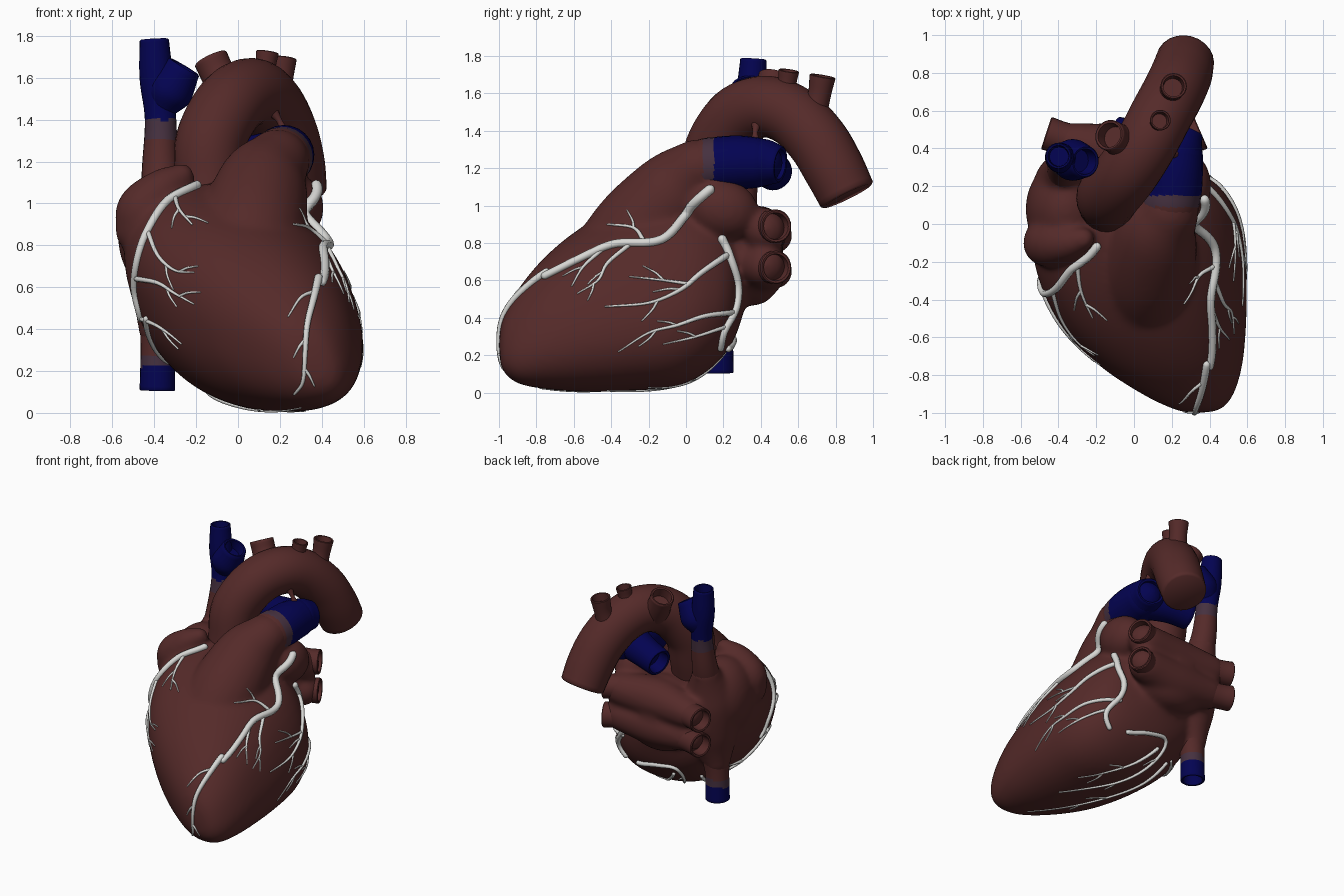
import bpy, math, random
from mathutils import Vector
from mathutils.bvhtree import BVHTree

random.seed(4)
if "Cube" in bpy.data.objects:
    bpy.data.objects.remove(bpy.data.objects["Cube"])


def material(name, color):
    m = bpy.data.materials.new(name)
    m.use_nodes = True
    m.diffuse_color = (*color, 1)
    m.node_tree.nodes["Principled BSDF"].inputs["Base Color"].default_value = (*color, 1)
    return m


MUSCLE = material("muscle red", (.09, .023, .022))
BLUE = material("vein blue", (.001, .001, .083))
BLEND = material("violet transition", (.06, .03, .05))
WHITE = material("artery white", (.68, .68, .66))


def spline(pts, steps):
    """Smooth interpolation through points of any dimension."""
    pts = [Vector(p) for p in pts]
    ext = [pts[0] * 2 - pts[1]] + pts + [pts[-1] * 2 - pts[-2]]
    out = []
    for a, b, c, d in zip(ext, ext[1:], ext[2:], ext[3:]):
        for k in range(steps):
            t = k / steps
            out.append((b * 2 + (c - a) * t + (a * 2 - b * 5 + c * 4 - d) * t * t
                        + (b * 3 - a - c * 3 + d) * t ** 3) / 2)
    return out + [pts[-1]]


def loft(name, rings, mats, rule=None):
    """Skin a list of closed rings and cap both ends."""
    n = len(rings[0])
    verts = [v for ring in rings for v in ring]
    faces = [(i * n + j, i * n + (j + 1) % n, (i + 1) * n + (j + 1) % n, (i + 1) * n + j)
             for i in range(len(rings) - 1) for j in range(n)]
    faces += [tuple(reversed(range(n))), tuple(range(len(verts) - n, len(verts)))]
    mesh = bpy.data.meshes.new(name)
    mesh.from_pydata(verts, [], faces)
    for m in mats:
        mesh.materials.append(m)
    if rule:
        for p in mesh.polygons:
            p.material_index = rule(p.center)
    obj = bpy.data.objects.new(name, mesh)
    bpy.context.collection.objects.link(obj)
    bpy.ops.object.select_all(action='DESELECT')
    obj.select_set(True)
    bpy.context.view_layer.objects.active = obj
    bpy.ops.object.mode_set(mode='EDIT')
    bpy.ops.mesh.select_all(action='SELECT')
    bpy.ops.mesh.normals_make_consistent(inside=False)
    bpy.ops.object.mode_set(mode='OBJECT')
    bpy.ops.object.shade_smooth_by_angle(angle=math.radians(50))
    return obj


# End shapes: (offset, scale) in units of the tube radius
ENDS = {"open": [(0, 1), (.06, .93), (.03, .8), (-.8, .72)],
        "flat": [(0, 1), (.06, .92)],
        "round": [(0, 1), (.4, .9), (.75, .65), (.95, .3), (1, .05)]}


def tube(name, pts, mats=(MUSCLE,), start="flat", end="open", sides=24, steps=6, rule=None):
    """Sweep a circle along points given as x, y, z, radius."""
    path = spline(pts, steps)
    centers = [p.to_3d() for p in path]
    last = len(path) - 1
    tangents = [(centers[min(i + 1, last)] - centers[max(i - 1, 0)]).normalized()
                for i in range(last + 1)]
    u = tangents[0].orthogonal().normalized()
    rings = []

    def ring(c, r, t):
        v = t.cross(u)
        return [c + (u * math.cos(a) + v * math.sin(a)) * r
                for a in (math.tau * k / sides for k in range(sides))]

    for i, (c, t) in enumerate(zip(centers, tangents)):
        u = (u - t * u.dot(t)).normalized()
        r = path[i][3]
        shape, sign = [(0, 1)], 1
        if i == 0:
            shape, sign = ENDS[start][::-1], -1
        elif i == last:
            shape = ENDS[end]
        rings += [ring(c + t * (off * r * sign), r * s, t) for off, s in shape]
    return loft(name, rings, mats, rule)


def lump(name, pts):
    return tube(name, pts, start="round", end="round")


def blob(name, center, radii, tilt=0):
    bpy.ops.mesh.primitive_uv_sphere_add(segments=32, ring_count=20, location=center,
                                         rotation=(tilt, 0, 0))
    obj = bpy.context.object
    obj.name = name
    obj.scale = radii
    obj.data.materials.append(MUSCLE)
    return obj


def fuse(name, parts):
    """Melt overlapping parts into one smooth skin."""
    bpy.ops.object.select_all(action='DESELECT')
    for p in parts:
        p.select_set(True)
    obj = bpy.context.view_layer.objects.active = parts[0]
    bpy.ops.object.join()
    obj.name = name
    remesh = obj.modifiers.new("skin", 'REMESH')
    remesh.mode, remesh.voxel_size = 'VOXEL', .016
    smooth = obj.modifiers.new("soften", 'SMOOTH')
    smooth.factor, smooth.iterations = .5, 20
    for m in ("skin", "soften"):
        bpy.ops.object.modifier_apply(modifier=m)
    bpy.ops.object.shade_smooth()
    return obj


def soft(v):
    return math.copysign(abs(v) ** .87, v)


# Ventricles: sheared oval sections as y, left, right, bottom, top
sections = [(-1, .3, .36, .22, .28), (-.98, .22, .45, .12, .4), (-.9, .06, .51, .05, .55),
            (-.75, -.16, .55, .02, .73), (-.55, -.35, .565, .005, .89), (-.3, -.47, .565, .01, 1.02),
            (-.05, -.51, .54, .035, 1.09), (.12, -.46, .48, .12, 1.06),
            (.25, -.36, .36, .27, .95), (.33, -.1, .1, .5, .75)]
rings = []
for y, x0, x1, z0, z1 in spline(sections, 5):
    rx, rz = (x1 - x0) / 2, (z1 - z0) / 2
    angles = [math.tau * k / 48 for k in range(48)]
    rings.append([Vector(((x0 + x1) / 2 + rx * soft(math.cos(a)) - .3 * rz * soft(math.sin(a)), y,
                          (z0 + z1) / 2 + rz * soft(math.sin(a)))) for a in angles])

# Chambers and auricles melted together with the outflow cone
chambers = [
    loft("ventricles", rings, [MUSCLE]),
    lump("outflow_cone", [(.04, -.38, .68, .26), (.07, -.23, .88, .26), (.12, -.05, 1.09, .22),
                          (.18, .05, 1.19, .165), (.2, .1, 1.21, .15)]),
    blob("right_atrium", (-.36, .08, .85), (.215, .26, .29)),
    lump("caval_channel", [(-.37, .29, 1.1, .1), (-.35, .21, .88, .18), (-.35, .17, .6, .17),
                           (-.38, .17, .4, .1)]),
    lump("right_auricle", [(-.27, -.08, 1.13, .065), (-.36, -.1, 1.07, .1),
                           (-.45, -.1, .97, .13), (-.48, -.1, .87, .11)]),
    blob("left_atrium", (-.04, .32, .73), (.32, .2, .27), .25),
    lump("upper_atrial_roof", [(-.32, .43, .84, .11), (-.04, .38, .85, .15), (.25, .42, .87, .12)]),
    lump("lower_atrial_wall", [(-.32, .42, .66, .11), (-.04, .39, .66, .15), (.25, .42, .68, .12)]),
    blob("left_auricle", (.27, .2, .98), (.14, .19, .16), -.25)]
heart = fuse("heart_chambers", chambers)
surface = BVHTree.FromPolygons([heart.matrix_world @ v.co for v in heart.data.vertices],
                               [tuple(p.vertices) for p in heart.data.polygons])

# Pulmonary trunk and its two branches
tube("pulmonary_trunk", [(.17, 0, 1.13, .13), (.19, .09, 1.2, .15), (.21, .17, 1.22, .148),
                         (.22, .28, 1.23, .145), (.23, .38, 1.23, .135)],
     (MUSCLE, BLEND, BLUE), end="round", steps=16,
     rule=lambda c: 0 if c.y < .09 else 1 if c.y < .15 else 2)
tube("left_pulmonary_branch", [(.22, .3, 1.24, .12), (.24, .42, 1.23, .125),
                               (.27, .5, 1.22, .1)], (BLUE,))
tube("right_pulmonary_branch", [(.22, .36, 1.23, .13), (.05, .43, 1.21, .11),
                                (-.1, .47, 1.18, .1)], (BLUE,))

# Aorta with three arch branches and the small ligament
tube("aorta", [(-.13, .08, .9, .15), (-.14, .12, 1.1, .16), (-.13, .16, 1.3, .168),
               (-.04, .27, 1.47, .168), (.06, .42, 1.53, .165), (.14, .57, 1.48, .165),
               (.21, .7, 1.35, .165), (.25, .79, 1.2, .163), (.27, .86, 1.06, .155)], end="flat")
tube("first_arch_branch", [(-.01, .4, 1.5, .11), (-.09, .45, 1.61, .085), (-.13, .47, 1.69, .083)])
tube("middle_arch_branch", [(.11, .52, 1.54, .065), (.13, .54, 1.65, .05), (.14, .55, 1.72, .055)])
tube("last_arch_branch", [(.18, .67, 1.45, .08), (.2, .71, 1.58, .062), (.21, .73, 1.69, .07)])
tube("arterial_ligament", [(.22, .37, 1.33, .04), (.2, .37, 1.39, .014), (.15, .38, 1.46, .04)],
     end="flat", sides=12)


# Venae cavae running through the right atrium
def caval_colour(c):
    if c.z > 1.4 or c.z < .22:
        return 2
    return 1 if c.z > 1.31 or c.z < .28 else 0


tube("venae_cavae", [(-.4, .36, 1.78, .07), (-.39, .35, 1.6, .08), (-.37, .34, 1.4, .075),
                     (-.37, .3, 1.15, .09), (-.35, .2, .88, .12), (-.35, .17, .58, .12),
                     (-.38, .17, .32, .085), (-.385, .17, .11, .085)],
     (MUSCLE, BLEND, BLUE), start="open", steps=14, rule=caval_colour)
tube("caval_side_branch", [(-.37, .345, 1.44, .06), (-.33, .34, 1.53, .11), (-.26, .33, 1.65, .085)],
     (BLUE,))

# Lung veins, two on each side
for side, reach, upper, lower in (("left", .35, .89, .67), ("right", -.46, .84, .65)):
    for level, z in (("upper", upper), ("lower", lower)):
        tube(f"{side}_{level}_lung_vein", [(reach * .5, .41, z, .1), (reach * .8, .45, z, .088),
                                           (reach, .48, z, .09)])

# Coronary arteries, laid onto the chambers from a chosen side
SIDES = {"front": (Vector((0, 1, 0)), lambda a, b: Vector((a, -2, b))),
         "left": (Vector((-1, 0, 0)), lambda a, b: Vector((2, a, b))),
         "right": (Vector((1, 0, 0)), lambda a, b: Vector((-2, a, b))),
         "below": (Vector((0, 0, 1)), lambda a, b: Vector((a, b, -2)))}
count = 0


def lay(points, r0, r1):
    global count
    count += 1
    n = len(points) - 1
    pts = []
    for i, p in enumerate(points):
        co, normal = surface.find_nearest(p)[:2]
        r = r0 + (r1 - r0) * i / n
        pts.append((*(co + normal * r * .4), r))
    tube(f"coronary_artery_{count}", pts, (WHITE,), "round", "round", sides=8, steps=2)


def artery(side, flat, r0, r1, twigs=2):
    ray, place = SIDES[side]
    pts = []
    for a, b in spline(flat, 4):
        origin = place(a, b)
        hit = surface.ray_cast(origin, ray)[0]
        pts.append(hit or surface.find_nearest(origin + ray * 2)[0])
    lay(pts, r0, r1)
    # Short forks leaving the outer half
    for k in range(twigs):
        i = int(len(pts) * (.5 + .4 * k / max(twigs, 1)))
        base = pts[i]
        normal = surface.find_nearest(base)[1]
        along = (pts[i] - pts[i - 1]).normalized()
        out = normal.cross(along) * (1 if k % 2 else -1)
        size = random.uniform(.08, .13)
        bend = [base + (along * t + out * .6 * t ** .7) * size for t in (0, .3, .6, 1)]
        lay(bend, r1 + .003, .004)


# Front descending artery
artery("left", [(.13, 1.08), (.03, .99), (-.08, .85), (-.18, .8), (-.38, .79), (-.55, .72),
                (-.75, .62)], .027, .021, 0)
artery("front", [(.38, .64), (.36, .55), (.33, .42), (.32, .28), (.31, .15), (.27, .09)], .021, .006)
artery("front", [(.37, .58), (.3, .55), (.24, .46)], .011, .004, 0)
artery("left", [(-.22, .8), (-.28, .88), (-.42, .9)], .013, .005, 1)
artery("left", [(-.3, .79), (-.42, .69), (-.47, .6), (-.58, .53)], .013, .004)
artery("left", [(-.45, .76), (-.55, .67), (-.61, .57)], .012, .004, 1)

# Circumflex artery
artery("left", [(.19, .82), (.23, .72), (.27, .58), (.26, .45), (.2, .33), (.18, .24)], .024, .018, 0)
artery("left", [(.21, .73), (.08, .64), (-.03, .55), (-.2, .48), (-.43, .46)], .018, .005)
artery("left", [(.02, .58), (-.12, .6), (-.3, .62)], .01, .004, 1)
artery("left", [(.26, .43), (.1, .41), (-.05, .36), (-.2, .32), (-.36, .22)], .015, .004)
artery("left", [(.2, .35), (.05, .3), (-.12, .26)], .011, .004, 1)
artery("below", [(.24, .22), (.08, .25), (-.08, .24), (-.08, .14), (.05, -.05), (.2, -.25),
                 (.32, -.42)], .018, .005)
artery("below", [(-.04, .2), (.07, .1), (.2, -.02), (.33, -.2)], .013, .004)

# Right coronary artery and the underside
artery("front", [(-.2, 1.08), (-.33, 1.01), (-.42, .88), (-.47, .75), (-.49, .6), (-.46, .45)],
       .023, .015, 0)
artery("front", [(-.3, 1.03), (-.28, .97), (-.22, .9)], .012, .005)
artery("front", [(-.43, .87), (-.38, .75), (-.3, .68), (-.21, .67)], .012, .004)
artery("front", [(-.48, .64), (-.38, .62), (-.3, .57), (-.21, .52)], .013, .004)
artery("front", [(-.46, .45), (-.39, .42), (-.33, .38), (-.27, .33)], .011, .004, 1)
artery("right", [(-.35, .45), (-.2, .33), (-.05, .25), (.1, .24)], .015, .01, 1)
artery("below", [(-.2, .1), (-.12, -.1), (0, -.3), (.14, -.52), (.3, -.78)], .013, .004)
